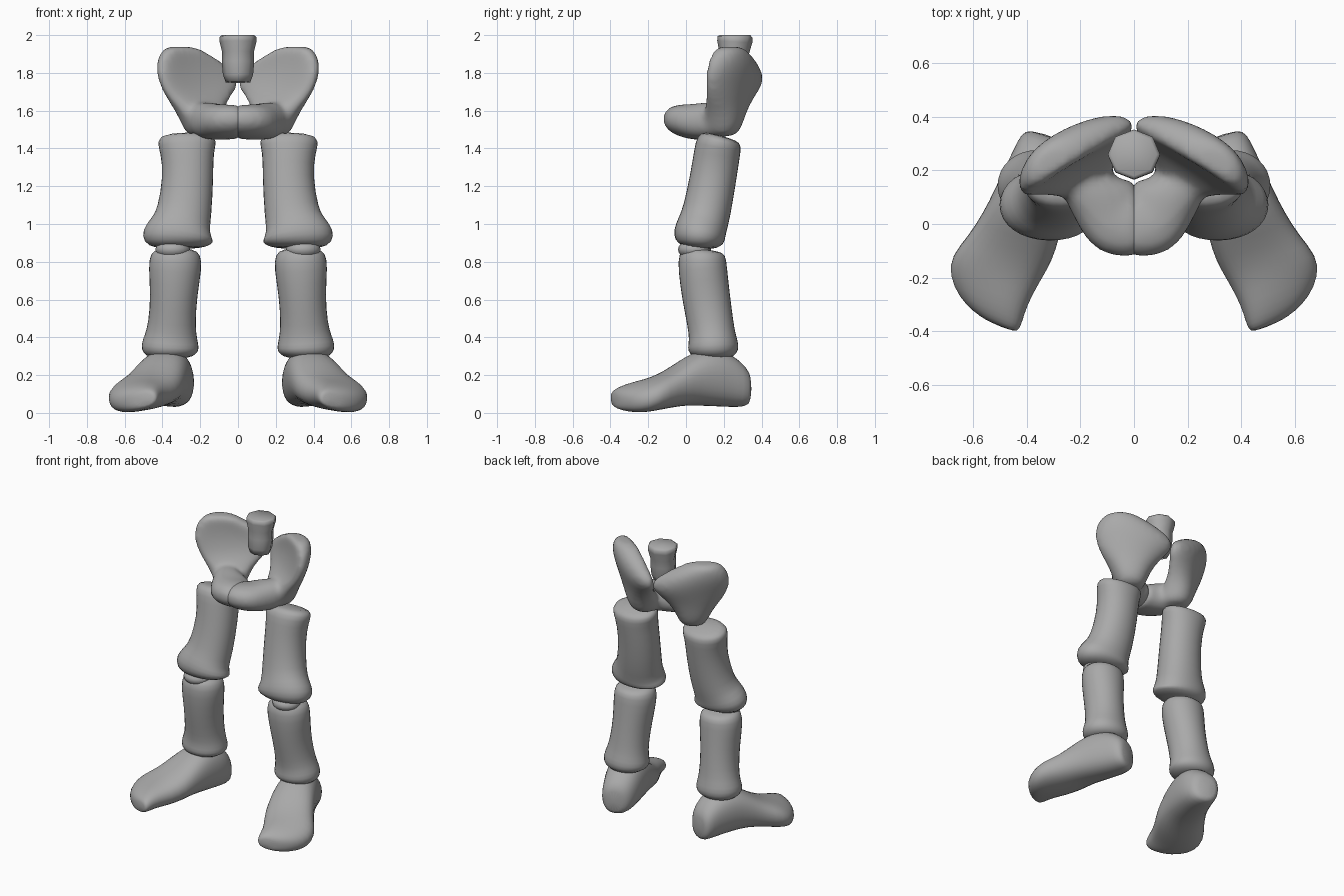
import bpy, bmesh, math
from mathutils import Vector

bone = bpy.data.materials.new("bone_grey")
bone.diffuse_color = (0.4, 0.4, 0.4, 1)


def finish(bm, name, mirror=True, levels=1, blend=False):
    bmesh.ops.recalc_face_normals(bm, faces=bm.faces)
    me = bpy.data.meshes.new(name)
    bm.to_mesh(me)
    bm.free()
    me.materials.append(bone)
    ob = bpy.data.objects.new(name, me)
    bpy.context.collection.objects.link(ob)
    for p in me.polygons:
        p.use_smooth = True
    if levels:
        sub = ob.modifiers.new("smooth", 'SUBSURF')
        sub.levels = sub.render_levels = levels
    if blend:  # fuse overlapping lofts into one soft surface
        rm = ob.modifiers.new("fuse", 'REMESH')
        rm.mode = 'VOXEL'
        rm.voxel_size = 0.016
        rm.use_smooth_shade = True
        sm = ob.modifiers.new("soften", 'SMOOTH')
        sm.factor = 0.5
        sm.iterations = 8
    if mirror:
        ob.modifiers.new("mirror", 'MIRROR').use_mirror_merge = False
    return ob


def loft(bm, sections, n=16, power=1.0, axis=None):
    """Rings (centre, width direction, half width, half depth, bow) along a path."""
    cs = [Vector(s[0]) for s in sections]
    rings = []
    for i, (c, u, a, b, *bow) in enumerate(sections):
        u = Vector(u).normalized()
        if axis:
            t = Vector(axis).normalized()
        else:
            t = (cs[min(i + 1, len(cs) - 1)] - cs[max(i - 1, 0)]).normalized()
            u = (u - t * u.dot(t)).normalized()
        v = t.cross(u).normalized()
        ring = []
        for k in range(n):
            w = 2 * math.pi * k / n
            x, y = math.cos(w), math.sin(w)
            x = math.copysign(abs(x) ** power, x)
            y = math.copysign(abs(y) ** power, y)
            shift = bow[0] * (1 - x * x) if bow else 0
            ring.append(bm.verts.new(cs[i] + u * x * a + v * (y * b - shift)))
        rings.append(ring)
    for r, s in zip(rings, rings[1:]):
        for k in range(n):
            bm.faces.new((r[k], r[(k + 1) % n], s[(k + 1) % n], s[k]))
    bm.faces.new(rings[0])
    bm.faces.new(rings[-1])
    return bm


def ellipsoid(name, centre, radii):
    bm = bmesh.new()
    bmesh.ops.create_uvsphere(bm, u_segments=20, v_segments=12, radius=1)
    bmesh.ops.scale(bm, vec=radii, verts=bm.verts)
    bmesh.ops.translate(bm, vec=centre, verts=bm.verts)
    return finish(bm, name, levels=0)


X = (1, 0, 0)

# Hip bone, wing: bowed blade narrowing down to the socket
W = (0.84, -0.54, 0)
hip = loft(bmesh.new(), [
    ((0.305, 0.225, 1.94), W, 0.07, 0.045, 0.01),
    ((0.295, 0.225, 1.925), W, 0.115, 0.06, 0.025),
    ((0.265, 0.235, 1.87), W, 0.19, 0.068, 0.04),
    ((0.22, 0.25, 1.80), W, 0.25, 0.068, 0.045),
    ((0.20, 0.25, 1.74), W, 0.25, 0.068, 0.04),
    ((0.21, 0.23, 1.68), W, 0.205, 0.07, 0.03),
    ((0.205, 0.21, 1.61), W, 0.145, 0.09, 0.01),
    ((0.19, 0.19, 1.53), W, 0.105, 0.11),
    ((0.18, 0.18, 1.455), W, 0.08, 0.09),
], n=20, power=0.85, axis=(0, 0, -1))
# Hip bone, pubic arch: from the socket forward to the middle
loft(hip, [
    ((0.22, 0.185, 1.57), (0.8, -0.6, 0), 0.07, 0.08),
    ((0.18, 0.135, 1.55), (0.8, -0.6, 0), 0.095, 0.098),
    ((0.135, 0.09, 1.543), (0.75, -0.65, 0.08), 0.115, 0.10),
    ((0.095, 0.055, 1.54), (0.5, -0.85, 0.12), 0.14, 0.095),
    ((0.06, 0.02, 1.54), (0.15, -1, 0.18), 0.152, 0.09),
    ((0.02, 0.02, 1.54), (0, -1, 0.2), 0.15, 0.088),
    ((-0.03, 0.025, 1.54), (0, -1, 0.2), 0.14, 0.085),
], n=20, power=0.9)
finish(hip, "hip_bone", blend=True)

# Lower spine block with eight sides
finish(loft(bmesh.new(), [
    ((0, 0.245, 1.75), X, 0.065, 0.065),
    ((0, 0.248, 1.79), X, 0.08, 0.078),
    ((0, 0.252, 1.86), X, 0.086, 0.08),
    ((0, 0.255, 1.91), X, 0.084, 0.08),
    ((0, 0.258, 1.965), X, 0.098, 0.093),
    ((0, 0.26, 1.99), X, 0.098, 0.093),
    ((0, 0.26, 2.0), X, 0.085, 0.08),
], n=8), "spine_base", mirror=False, levels=0)

# Thigh with flared ends
finish(loft(bmesh.new(), [
    ((0.27, 0.185, 1.47), X, 0.13, 0.09),
    ((0.27, 0.176, 1.44), X, 0.165, 0.123),
    ((0.27, 0.165, 1.38), X, 0.142, 0.125),
    ((0.263, 0.145, 1.25), X, 0.136, 0.125),
    ((0.283, 0.11, 1.06), X, 0.147, 0.13),
    ((0.305, 0.085, 0.99), X, 0.16, 0.135),
    ((0.318, 0.07, 0.94), X, 0.197, 0.142),
    ((0.32, 0.065, 0.90), X, 0.185, 0.13),
    ((0.32, 0.062, 0.87), X, 0.13, 0.08),
], power=0.95), "thigh")

# Knee
ellipsoid("knee", (0.345, 0.045, 0.865), (0.092, 0.087, 0.054))

# Shin
finish(loft(bmesh.new(), [
    ((0.33, 0.09, 0.87), X, 0.10, 0.09),
    ((0.33, 0.085, 0.84), X, 0.137, 0.128),
    ((0.333, 0.087, 0.77), X, 0.145, 0.132),
    ((0.34, 0.105, 0.62), X, 0.125, 0.13),
    ((0.35, 0.13, 0.47), X, 0.127, 0.124),
    ((0.355, 0.14, 0.40), X, 0.142, 0.126),
    ((0.36, 0.145, 0.35), X, 0.159, 0.14),
    ((0.36, 0.145, 0.315), X, 0.147, 0.13),
    ((0.36, 0.145, 0.285), X, 0.10, 0.09),
], power=0.97), "shin")

# Foot, heel to toe, turned outwards with the inner toe raised
F = (0.95, 0.3, -0.04)
T = (0.92, 0.36, -0.16)
finish(loft(bmesh.new(), [
    ((0.33, 0.335, 0.125), F, 0.06, 0.075),
    ((0.33, 0.31, 0.14), F, 0.098, 0.11),
    ((0.34, 0.24, 0.17), F, 0.118, 0.142),
    ((0.365, 0.16, 0.187), F, 0.132, 0.155),
    ((0.39, 0.08, 0.187), F, 0.142, 0.152),
    ((0.42, 0.0, 0.168), F, 0.152, 0.13),
    ((0.46, -0.09, 0.128), F, 0.166, 0.102),
    ((0.52, -0.17, 0.10), F, 0.175, 0.09),
    ((0.545, -0.25, 0.083), T, 0.16, 0.08),
    ((0.535, -0.32, 0.075), T, 0.13, 0.066),
    ((0.515, -0.36, 0.072), T, 0.095, 0.052),
    ((0.495, -0.385, 0.07), T, 0.055, 0.035),
], power=0.85, axis=(0.3, -0.95, 0)), "foot")
